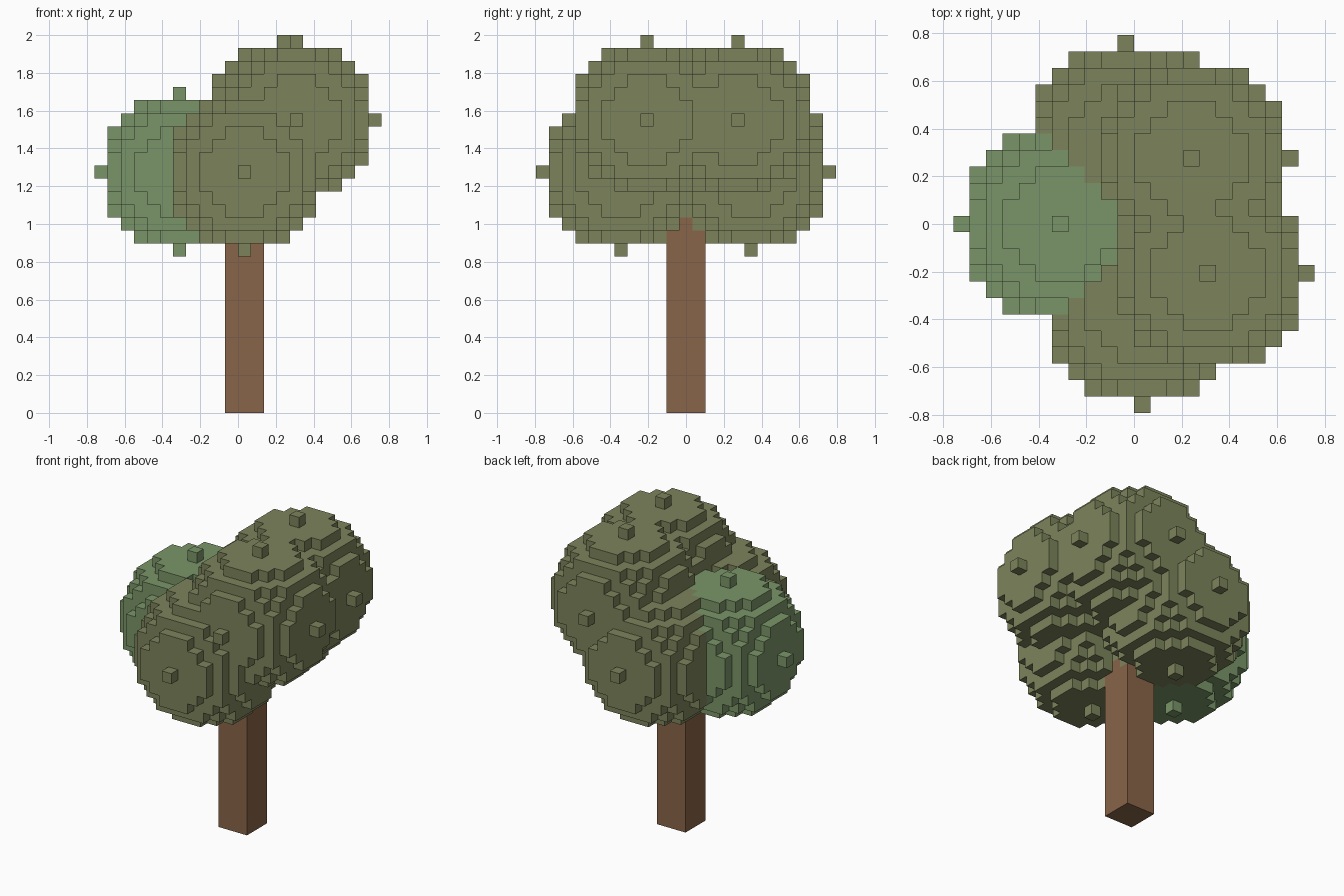
import bpy, bmesh
from mathutils import Vector

if "Cube" in bpy.data.objects:
    bpy.data.objects.remove(bpy.data.objects["Cube"])

V = 2 / 29          # voxel size: the tree is 29 voxels tall
R = 6               # radius of every leaf ball in voxels

OLIVE_BALLS = [(0, -5, 18), (-1, 5, 18), (4, -3, 22), (3, 4, 22)]
LIGHT_BALLS = [(-5, 0, 18)]


def ball(c):
    """Voxel cells of a ball around cell c."""
    rng = range(-R, R + 1)
    return {(c[0] + x, c[1] + y, c[2] + z) for x in rng for y in rng for z in rng
            if x * x + y * y + z * z <= R * R}


def material(name, rgb):
    m = bpy.data.materials.new(name)
    m.diffuse_color = (*rgb, 1)
    m.use_nodes = True
    m.node_tree.nodes["Principled BSDF"].inputs["Base Color"].default_value = m.diffuse_color
    return m


def voxel_object(name, cells, solid, mat):
    """Mesh of the faces of cells that do not touch another solid cell."""
    bm = bmesh.new()
    verts = {}

    def vert(p):
        if p not in verts:
            # x cells start on the axis, y cells are centred on it
            verts[p] = bm.verts.new((p[0] * V, (p[1] - 0.5) * V, p[2] * V))
        return verts[p]

    for cell in sorted(cells):
        for axis in range(3):
            u, w = (axis + 1) % 3, (axis + 2) % 3
            for side in (0, 1):
                near = list(cell)
                near[axis] += 2 * side - 1
                if tuple(near) in solid:
                    continue
                quad = []
                for a, b in ((0, 0), (1, 0), (1, 1), (0, 1)):
                    p = list(cell)
                    p[axis] += side
                    p[u] += a
                    p[w] += b
                    quad.append(vert(tuple(p)))
                bm.faces.new(quad if side else quad[::-1])
    mesh = bpy.data.meshes.new(name)
    bm.to_mesh(mesh)
    bm.free()
    mesh.materials.append(mat)
    obj = bpy.data.objects.new(name, mesh)
    bpy.context.collection.objects.link(obj)
    return obj


# Cells of each part; leaves replace the trunk where they overlap
light = set().union(*map(ball, LIGHT_BALLS))
olive = set().union(*map(ball, OLIVE_BALLS)) - light
trunk = {(x, y, z) for x in (-1, 0, 1) for y in (-1, 0, 1) for z in range(18)}
trunk -= light | olive
solid = light | olive | trunk

# Trunk
voxel_object("trunk", trunk, solid, material("bark", (0.25, 0.13, 0.065)))
# Main crown of four merged leaf balls
voxel_object("olive_leaves", olive, solid, material("olive_leaf", (0.20, 0.23, 0.105)))
# Lighter leaf ball on the left
voxel_object("light_leaves", light, solid, material("light_leaf", (0.195, 0.30, 0.14)))
